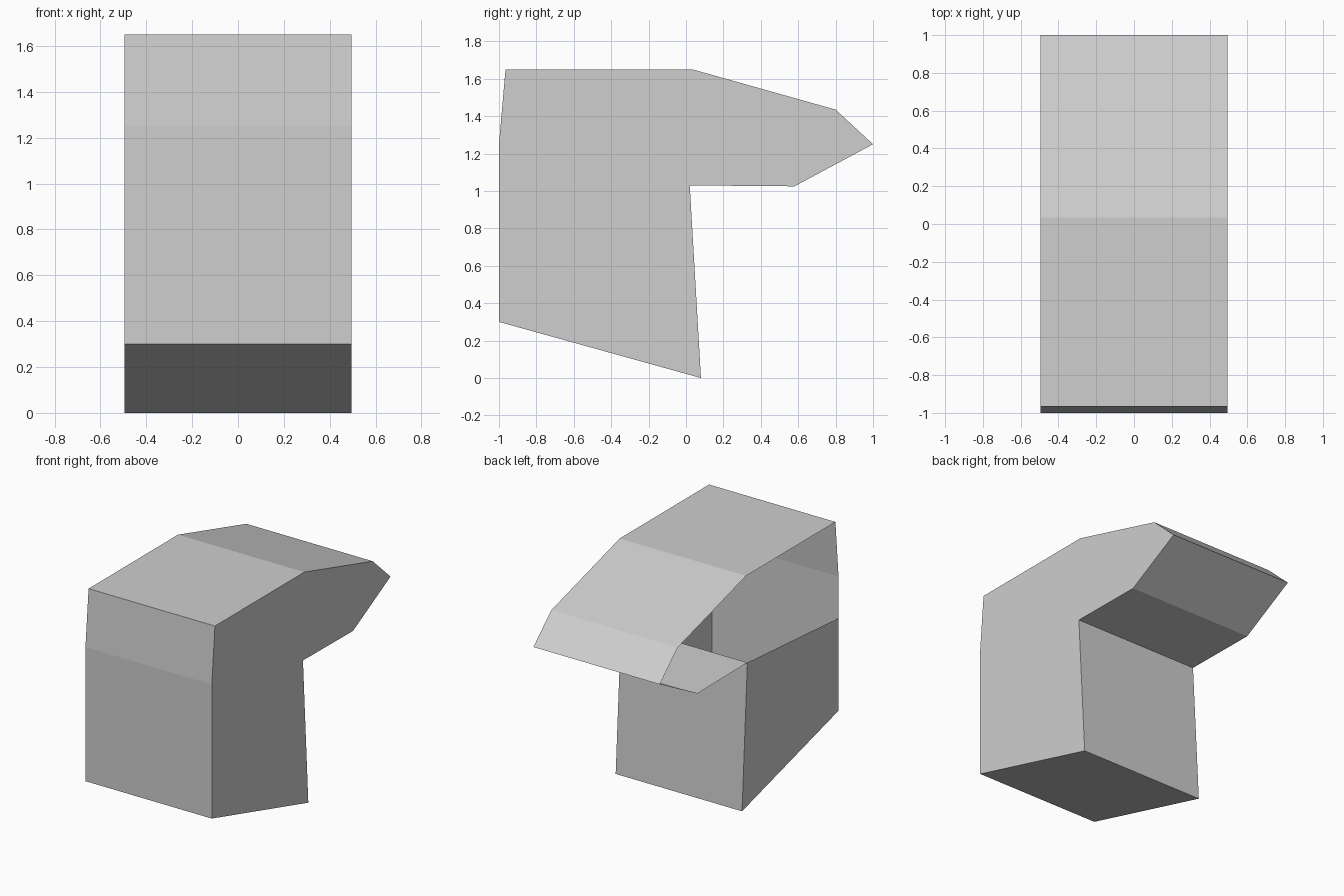
import bpy, bmesh

if "Cube" in bpy.data.objects:
    bpy.data.objects.remove(bpy.data.objects["Cube"])

HALF_W = 0.495
# Side profile (y, z), running counter-clockwise seen from +x
PROFILE = [(-1.0, 0.30), (0.08, 0.0), (0.02, 1.03), (0.58, 1.025), (1.0, 1.25),
           (0.80, 1.435), (0.035, 1.65), (-0.965, 1.65), (-1.0, 1.25), (-1.0, 0.955)]
# Profile corners closed by the low left panel; the space above it stays open
LEFT_PANEL = [0, 1, 2, 9]

grey = bpy.data.materials.new("light grey")
grey.diffuse_color = (0.62, 0.62, 0.62, 1.0)
grey.use_nodes = True
grey.node_tree.nodes["Principled BSDF"].inputs["Base Color"].default_value = grey.diffuse_color

bm = bmesh.new()
left = [bm.verts.new((-HALF_W, y, z)) for y, z in PROFILE]
right = [bm.verts.new((HALF_W, y, z)) for y, z in PROFILE]

# Outer skin wrapped around the profile
n = len(PROFILE)
for i in range(n):
    j = (i + 1) % n
    bm.faces.new((left[i], left[j], right[j], right[i]))

# Full right wall and partial left wall
bm.faces.new(right)
bm.faces.new([left[i] for i in reversed(LEFT_PANEL)])

# Merge the flat front panels into one face
bm.normal_update()
mesh = bpy.data.meshes.new("hooded_shell")
bm.to_mesh(mesh)
bm.free()

shell = bpy.data.objects.new("hooded_shell", mesh)
mesh.materials.append(grey)
bpy.context.collection.objects.link(shell)
